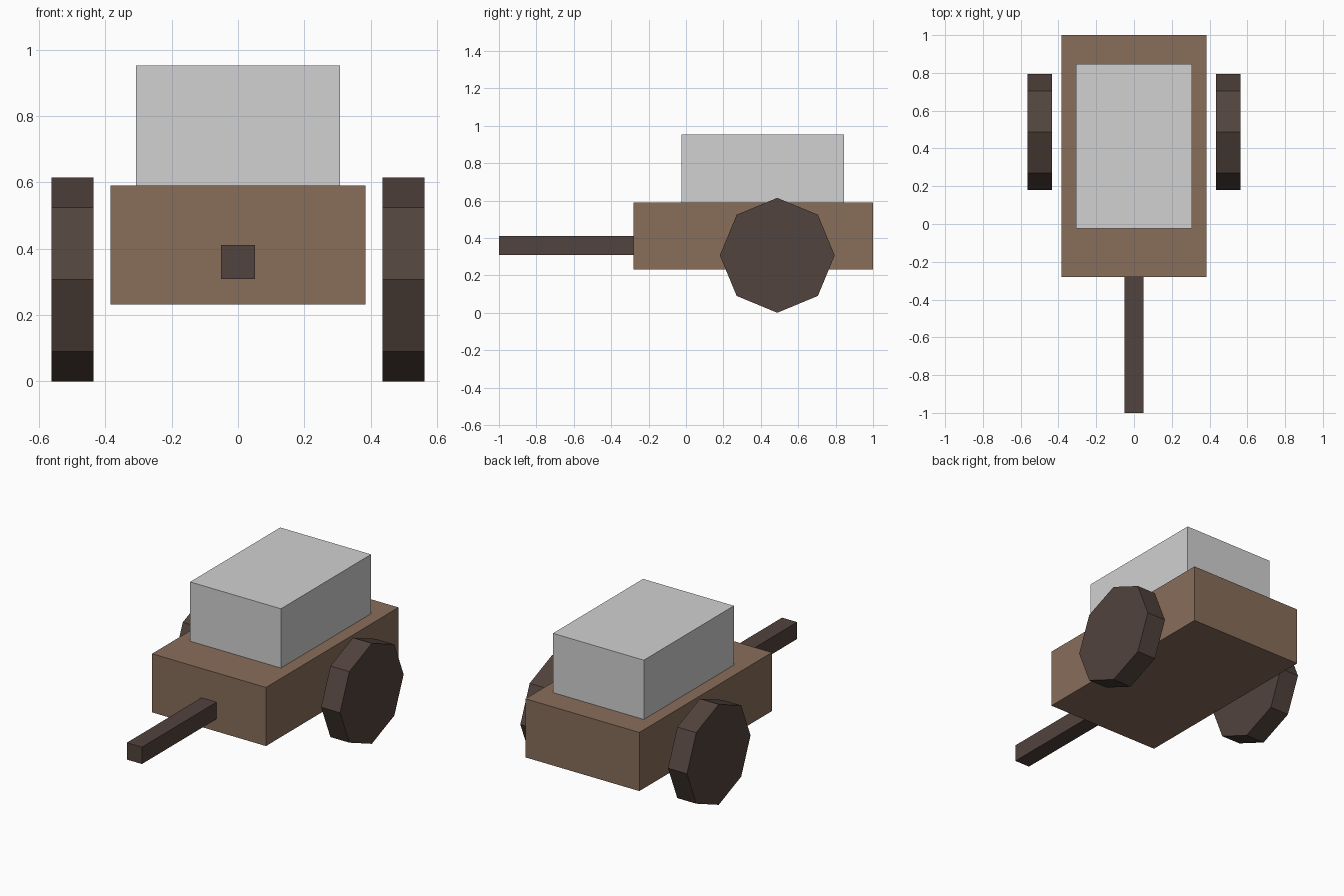
import bpy
import math
from mathutils import Matrix

cube = bpy.data.objects.get("Cube")
if cube:
    bpy.data.objects.remove(cube, do_unlink=True)


def linear(c):
    c /= 255
    return c / 12.92 if c <= 0.04045 else ((c + 0.055) / 1.055) ** 2.4


def make_material(name, *rgb):
    mat = bpy.data.materials.new(name)
    mat.use_nodes = True
    colour = (*[linear(c) for c in rgb], 1)
    mat.diffuse_color = colour
    mat.node_tree.nodes["Principled BSDF"].inputs["Base Color"].default_value = colour
    return mat


def box(name, low, high, mat):
    """Box spanning two opposite corners."""
    bpy.ops.mesh.primitive_cube_add(size=1)
    obj = bpy.context.object
    obj.name = name
    size = [b - a for a, b in zip(low, high)]
    centre = [(a + b) / 2 for a, b in zip(low, high)]
    obj.data.transform(Matrix.Diagonal((*size, 1)))
    obj.location = centre
    obj.data.materials.append(mat)


def wheel(name, x, mat):
    """Solid eight-sided wheel with a corner pointing straight down."""
    bpy.ops.mesh.primitive_cylinder_add(vertices=8, radius=0.307, depth=0.128)
    obj = bpy.context.object
    obj.name = name
    obj.data.transform(Matrix.Rotation(math.pi / 2, 4, "Y"))
    obj.location = (x, 0.488, 0.307)
    obj.data.materials.append(mat)


wood = make_material("brown wood", 136, 109, 90)
dark_wood = make_material("dark wood", 81, 67, 61)
grey = make_material("light grey", 209, 209, 209)

# Cart bed, its load and the pulling bar
box("cart_body", (-0.385, -0.28, 0.232), (0.385, 1, 0.59), wood)
box("cargo_block", (-0.307, -0.024, 0.59), (0.307, 0.846, 0.952), grey)
box("tow_bar", (-0.051, -1, 0.308), (0.051, -0.28, 0.411), dark_wood)

# Wheels on both sides
for side, sign in (("left", 1), ("right", -1)):
    wheel(side + "_wheel", sign * 0.499, dark_wood)
